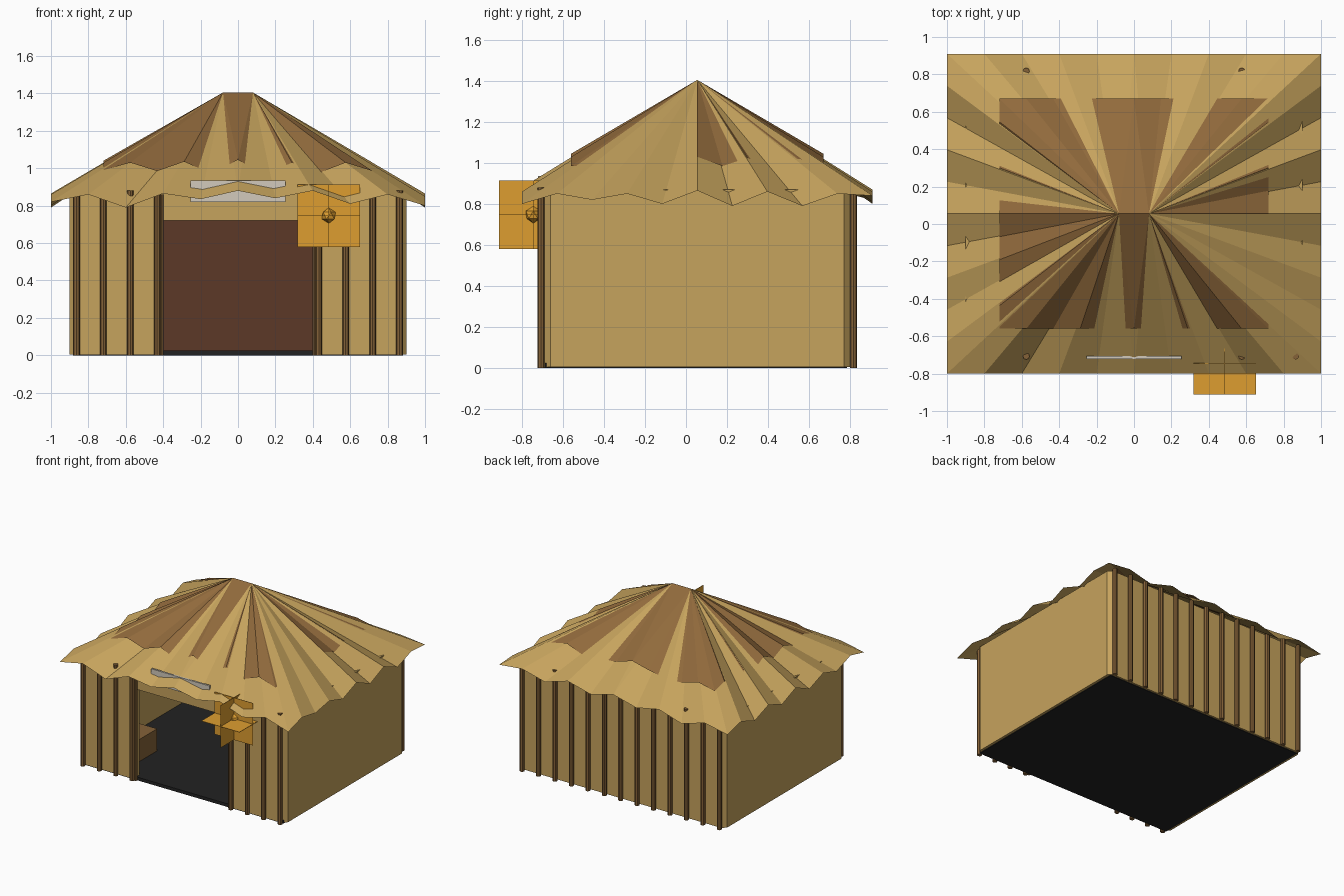
import bpy, bmesh, math
from mathutils import Matrix, Vector

if "Cube" in bpy.data.objects:
    bpy.data.objects.remove(bpy.data.objects["Cube"])


def lin(h):
    out = []
    for i in (0, 2, 4):
        c = int(h[i:i + 2], 16) / 255
        out.append(c / 12.92 if c <= 0.04045 else ((c + 0.055) / 1.055) ** 2.4)
    return (*out, 1.0)


def material(name, h):
    m = bpy.data.materials.new(name)
    m.diffuse_color = lin(h)
    m.use_nodes = True
    m.node_tree.nodes["Principled BSDF"].inputs["Base Color"].default_value = m.diffuse_color
    return m


STRAW = material("straw", "C6A35D")
THATCH = material("dark_thatch", "916A3C")
WOOD = material("pole_wood", "856238")
DARK = material("dark_wood", "5C3827")
FLOOR = material("black_floor", "222222")
ORANGE = material("amber", "DE9E30")
GREY = material("pale_board", "D2CABC")


def finish(name, bm, mat, normals=True):
    if normals:
        bmesh.ops.recalc_face_normals(bm, faces=bm.faces)
    me = bpy.data.meshes.new(name)
    bm.to_mesh(me)
    bm.free()
    me.materials.append(mat)
    ob = bpy.data.objects.new(name, me)
    bpy.context.collection.objects.link(ob)
    return ob


def box(name, lo, hi, mat):
    bm = bmesh.new()
    lo, hi = Vector(lo), Vector(hi)
    bmesh.ops.create_cube(bm, size=1, matrix=Matrix.Translation((lo + hi) / 2)
                          @ Matrix.Diagonal((*(hi - lo), 1)))
    return finish(name, bm, mat)


def prism(name, plan, z0, z1, mat):
    bm = bmesh.new()
    f = bm.faces.new([bm.verts.new((x, y, z0)) for x, y in plan])
    r = bmesh.ops.extrude_face_region(bm, geom=[f])
    vs = [g for g in r["geom"] if isinstance(g, bmesh.types.BMVert)]
    bmesh.ops.translate(bm, verts=vs, vec=(0, 0, z1 - z0))
    return finish(name, bm, mat)


# Walls: C-shaped plan with chamfered corners and a wide doorway
outer = [(.41, -.69), (.87, -.69), (.9, -.66), (.9, .77), (.87, .8)]
inner = [(.41, -.65), (.86, -.65), (.86, .76)]
outer += [(-x, y) for x, y in reversed(outer)]
inner += [(-x, y) for x, y in reversed(inner)]
prism("walls", outer + inner[::-1], .005, .87, STRAW)
box("door_lintel", (-.41, -.69, .72), (.41, -.65, .87), STRAW)
box("floor", (-.88, -.688, 0), (.88, .785, .025), FLOOR)
box("back_lining", (-.858, .75, .025), (.858, .757, .82), DARK)
box("chest", (-.85, -.62, .025), (-.54, -.24, .2), WOOD)

# Poles: full row at the back, doorway left open at the front
bm = bmesh.new()
for i in range(13):
    x = -.864 + .144 * i
    for y in (-.707, .817):
        if y < 0 and 3 < i < 9:
            continue
        bmesh.ops.create_cone(bm, cap_ends=True, segments=8, radius1=.018, radius2=.018,
                              depth=.88, matrix=Matrix.Translation((x, y, .44)))
for x in (-.41, .41):
    bmesh.ops.create_cone(bm, cap_ends=True, segments=8, radius1=.012, radius2=.012,
                          depth=.86, matrix=Matrix.Translation((x, -.692, .43)))
finish("wall_poles", bm, WOOD)


# Roof: fans of triangles from the ridge ends to a ragged rectangular eave
def roof(name, hx, y0, y1, front, right, back, left, mat):
    bm = bmesh.new()
    apex = {s: bm.verts.new((s * .08, .055, 1.405)) for s in (-1, 1)}
    corners = [(-hx, y0), (hx, y0), (hx, y1), (-hx, y1)]
    rim = []
    for k, heights in enumerate((front, right, back, left)):
        a, b = corners[k], corners[(k + 1) % 4]
        for i in range(10):
            t = i / 10
            rim.append(bm.verts.new((a[0] + (b[0] - a[0]) * t,
                                     a[1] + (b[1] - a[1]) * t, heights[i])))
    n = len(rim)
    for i, v in enumerate(rim):
        w = rim[(i + 1) % n]
        s = 1 if v.co.x + w.co.x > 0 else -1
        bm.faces.new((v, w, apex[s]))
    # ridge triangles at the middle of the long sides
    bm.faces.new((apex[-1], rim[5], apex[1]))
    bm.faces.new((apex[1], rim[25], apex[-1]))
    return finish(name, bm, mat, False)


roof("lower_roof", 1.0, -.8, .91,
     [.82, .86, .79, .865, .835, .88, .84, .88, .81, .86],
     [.80, .85, .82, .85, .80, .865, .79, .86, .79, .85],
     [.84, .86, .81, .87, .82, .87, .82, .86, .80, .86],
     [.82, .86, .80, .86, .80, .865, .79, .85, .80, .86], STRAW)
roof("upper_roof", .72, -.56, .67,
     [.99, 1.03, .985, 1.035, .972, 1.045, .965, 1.03, .975, 1.03],
     [.985, .985, .975, .99, .95, 1.03, .985, 1.025, .955, 1.02],
     [1.0, 1.03, .975, .99, 1.0, 1.045, 1.01, .985, .99, 1.03],
     [1.0, 1.03, .96, 1.025, .975, 1.04, .98, 1.03, .985, 1.03], THATCH)

# Blank name board above the doorway
box("sign_board", (-.255, -.722, .82), (.255, -.707, .935), GREY)

# Lantern: three crossing square vanes around a faceted core
c = Vector((.485, -.745, .747))
for name, rot in (("lantern_vane_flat", Matrix.Identity(4)),
                  ("lantern_vane_front", Matrix.Rotation(math.pi / 2, 4, 'X')),
                  ("lantern_vane_side", Matrix.Rotation(math.pi / 2, 4, 'Y'))):
    bm = bmesh.new()
    bmesh.ops.create_cube(bm, size=1, matrix=Matrix.Translation(c) @ rot
                          @ Matrix.Diagonal((.335, .335, .003, 1)))
    finish(name, bm, ORANGE)
bm = bmesh.new()
bmesh.ops.create_icosphere(bm, subdivisions=1, radius=.042, matrix=Matrix.Translation(c))
finish("lantern_core", bm, ORANGE)
